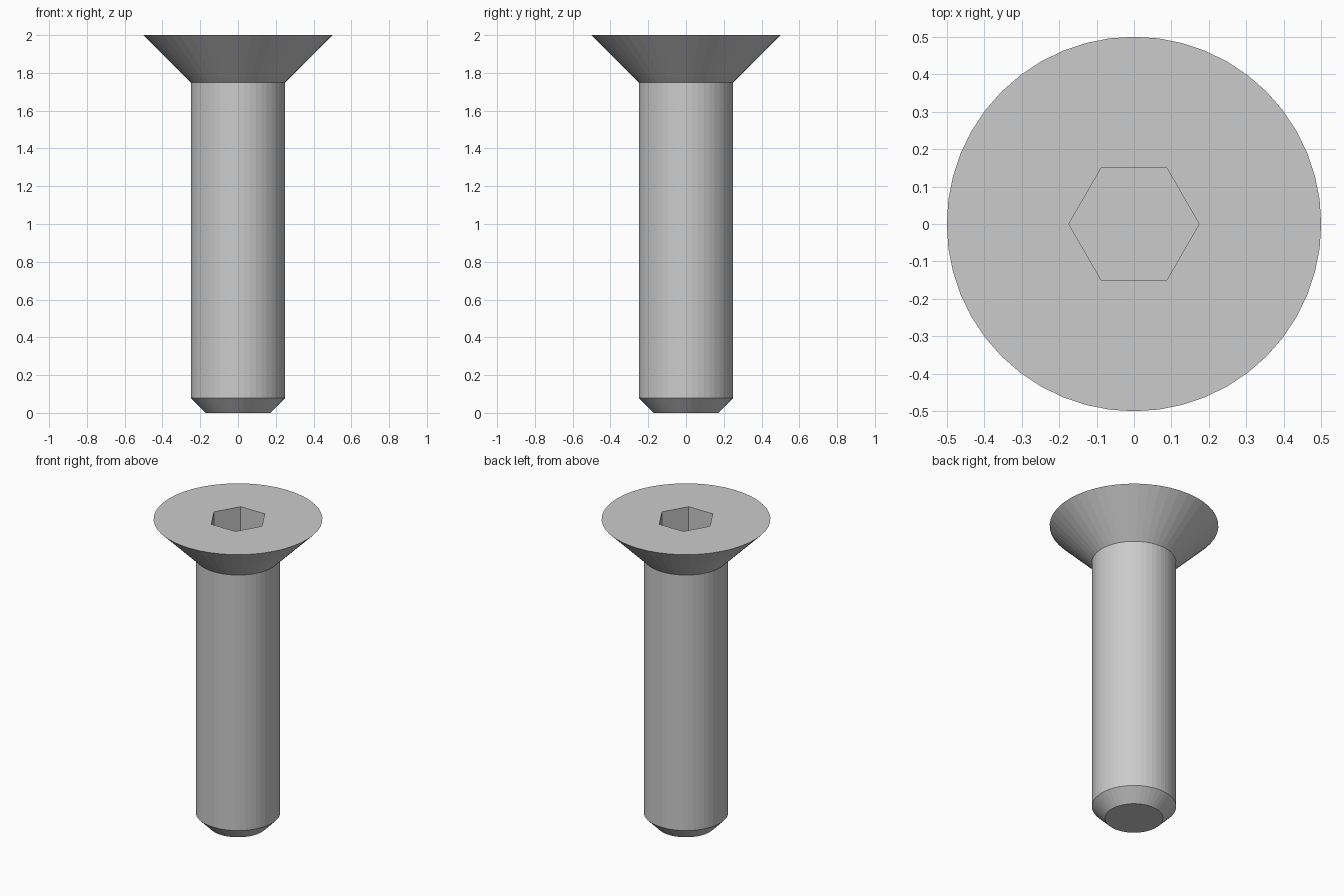
import bpy
import bmesh
from math import cos, sin, pi

SIDES = 48

cube = bpy.data.objects.get("Cube")
if cube:
    bpy.data.objects.remove(cube, do_unlink=True)

# Plain steel
steel = bpy.data.materials.new("steel_grey")
steel.use_nodes = True
colour = (0.6, 0.6, 0.6, 1.0)
steel.diffuse_color = colour
steel.node_tree.nodes["Principled BSDF"].inputs["Base Color"].default_value = colour

bm = bmesh.new()


def ring(radius, z, sides=SIDES):
    return [bm.verts.new((radius * cos(2 * pi * i / sides),
                          radius * sin(2 * pi * i / sides), z))
            for i in range(sides)]


def wall(low, high):
    n = len(low)
    for i in range(n):
        j = (i + 1) % n
        bm.faces.new((low[i], low[j], high[j], high[i]))


def loop_edges(verts):
    return [bm.edges.get((v, verts[i - 1])) for i, v in enumerate(verts)]


# Chamfered tip, shank and countersunk head
profile = [(0.172, 0.0), (0.25, 0.08), (0.25, 1.75), (0.5, 2.0)]
rings = [ring(r, z) for r, z in profile]
for low, high in zip(rings, rings[1:]):
    wall(low, high)
bm.faces.new(rings[0])

# Hexagonal socket sunk into the head
mouth = ring(0.174, 2.0, 6)
floor = ring(0.174, 1.79, 6)
wall(mouth, floor)
bm.faces.new(floor)

# Flat top between the rim and the socket
bmesh.ops.triangle_fill(bm, use_beauty=True, normal=(0, 0, 1),
                        edges=loop_edges(rings[-1]) + loop_edges(mouth))
bmesh.ops.recalc_face_normals(bm, faces=bm.faces)

mesh = bpy.data.meshes.new("socket_screw")
bm.to_mesh(mesh)
bm.free()
mesh.materials.append(steel)
screw = bpy.data.objects.new("socket_screw", mesh)
bpy.context.collection.objects.link(screw)
